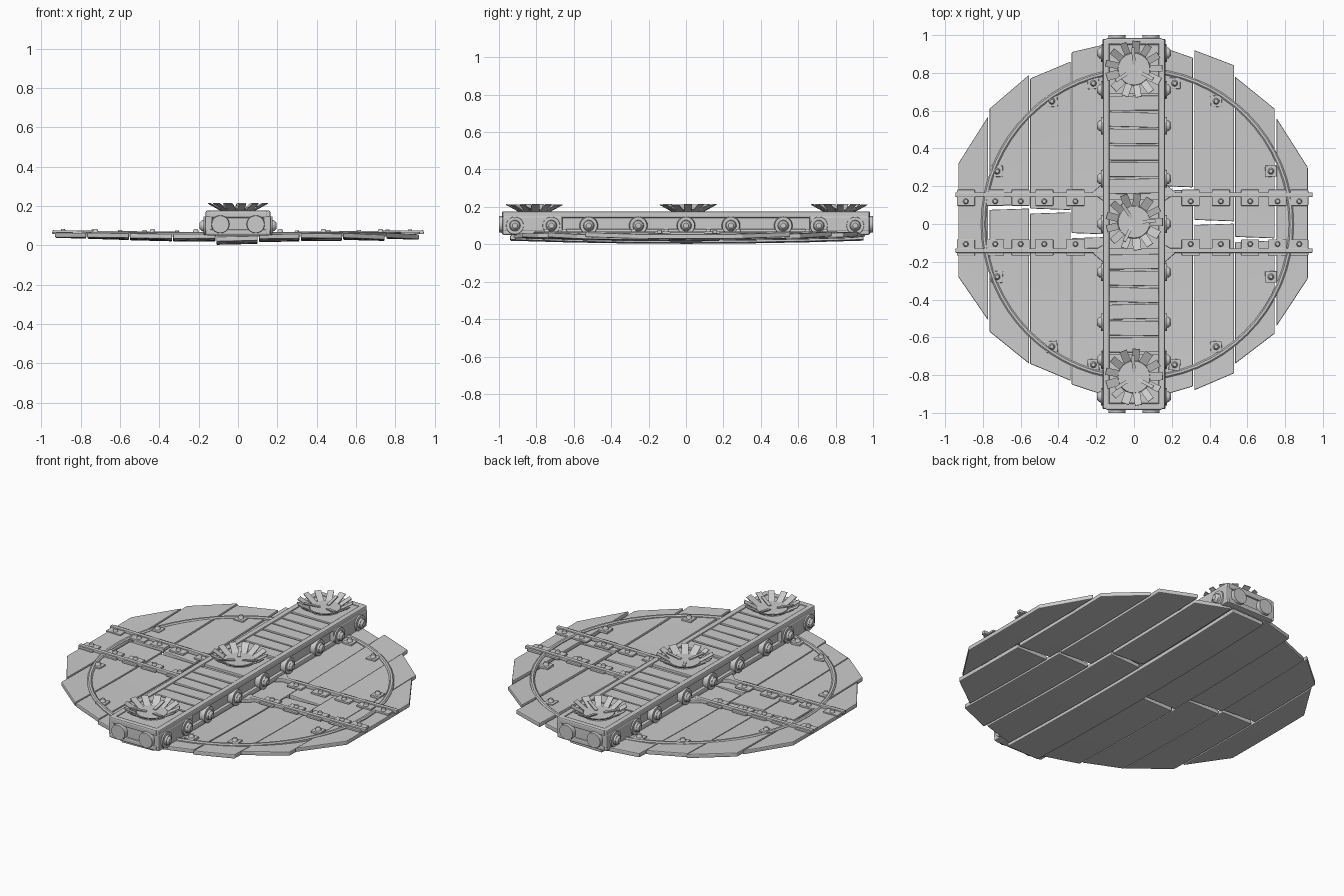
import bpy, bmesh, math, random
from mathutils import Matrix, Vector

if "Cube" in bpy.data.objects:
    bpy.data.objects.remove(bpy.data.objects["Cube"])

random.seed(4)


def finish(bm, name, bevel=0.0, smooth=False):
    bmesh.ops.recalc_face_normals(bm, faces=bm.faces)
    me = bpy.data.meshes.new(name)
    bm.to_mesh(me)
    bm.free()
    ob = bpy.data.objects.new(name, me)
    bpy.context.collection.objects.link(ob)
    if bevel:
        m = ob.modifiers.new("bevel", "BEVEL")
        m.width, m.segments, m.limit_method = bevel, 2, "ANGLE"
    if smooth:
        bpy.ops.object.select_all(action="DESELECT")
        ob.select_set(True)
        bpy.context.view_layer.objects.active = ob
        bpy.ops.object.shade_smooth_by_angle(angle=math.radians(35))
    return ob


def box(bm, loc, size, rot=Matrix()):
    m = Matrix.Translation(loc) @ rot @ Matrix.Diagonal((*size, 1))
    bmesh.ops.create_cube(bm, size=1, matrix=m)


def disc(bm, loc, axis, r1, r2, depth, seg=20):
    # cone or cylinder standing on loc and pointing along axis
    q = Vector(axis).to_track_quat("Z", "Y").to_matrix().to_4x4()
    m = Matrix.Translation(loc) @ q @ Matrix.Translation((0, 0, depth / 2))
    bmesh.ops.create_cone(bm, cap_ends=True, segments=seg, radius1=r1, radius2=r2,
                          depth=depth, matrix=m)


def prism(bm, pts, z0, z1):
    f = bm.faces.new([bm.verts.new((x, y, z0)) for x, y in pts])
    g = bmesh.ops.extrude_face_region(bm, geom=[f])["geom"]
    for v in g:
        if isinstance(v, bmesh.types.BMVert):
            v.co.z = z1


def plank(name, x0, x1, low, high, z, t=0.025):
    # long board, slightly dished, with slanted ends
    bm = bmesh.new()
    tilt = random.uniform(-0.004, 0.004)
    rows = []
    for i in range(7):
        row = []
        for x, a, b, s in ((x0, low[0], high[0], -1), (x1, low[1], high[1], 1)):
            y = a + (b - a) * i / 6
            h = z + 0.015 * (y / 0.9) ** 2 + tilt * s
            row.append((bm.verts.new((x, y, h)), bm.verts.new((x, y, h + t))))
        rows.append([row[0][0], row[1][0], row[1][1], row[0][1]])
    bm.faces.new(rows[0])
    bm.faces.new(rows[-1])
    for r, s in zip(rows, rows[1:]):
        for k in range(4):
            j = (k + 1) % 4
            bm.faces.new((r[k], r[j], s[j], s[k]))
    finish(bm, name, 0.005)


# x edges, low y pair, high y pair, base z, place of the break (or None)
planks = [
    (-0.93, -0.772, (-0.28, -0.51), (0.32, 0.57), 0.036, None),
    (-0.765, -0.555, (-0.57, -0.74), (0.61, 0.79), 0.030, 0.09),
    (-0.55, -0.335, (-0.74, -0.83), (0.77, 0.86), 0.023, 0.07),
    (-0.33, -0.115, (-0.85, -0.92), (0.91, 0.96), 0.019, -0.06),
    (-0.11, 0.10, (-0.94, -0.94), (0.95, 0.95), 0.005, None),
    (0.108, 0.312, (-0.92, -0.86), (0.95, 0.88), 0.018, 0.19),
    (0.32, 0.53, (-0.88, -0.79), (0.92, 0.84), 0.023, 0.01),
    (0.535, 0.745, (-0.74, -0.58), (0.78, 0.61), 0.025, -0.08),
    (0.755, 0.92, (-0.54, -0.29), (0.56, 0.30), 0.031, None)]
for i, (x0, x1, lo, hi, z, cut) in enumerate(planks):
    if cut is None:
        plank(f"plank_{i}", x0, x1, lo, hi, z)
    else:
        plank(f"plank_{i}_front", x0, x1, lo, (cut - 0.015, cut - 0.008), z)
        plank(f"plank_{i}_back", x0, x1, (cut + 0.012, cut + 0.004), hi, z + 0.003)

# thin iron hoop
bm = bmesh.new()
hoop = [(0.802, 0.046), (0.828, 0.046), (0.828, 0.062), (0.821, 0.068), (0.809, 0.068), (0.802, 0.062)]
rings = []
for i in range(64):
    a = math.tau * i / 64
    rings.append([bm.verts.new((0.018 + r * math.cos(a), r * math.sin(a), z)) for r, z in hoop])
for i in range(64):
    p, q = rings[i], rings[(i + 1) % 64]
    for k in range(6):
        j = (k + 1) % 6
        bm.faces.new((p[k], p[j], q[j], q[k]))
finish(bm, "hoop", smooth=True)

# cross rails with clamp plates, bolts and gussets
rails, plates, bolts = bmesh.new(), bmesh.new(), bmesh.new()
for s in (-1, 1):
    yc = 0.007 + s * 0.148
    for d in (-1, 1):
        box(rails, (d * 0.545, yc, 0.062), (0.80, 0.024, 0.02),
            Matrix.Rotation(-d * 0.012, 4, "Y"))
        prism(rails, [(d * x, 0.007 + s * y) for x, y in
                      ((0.14, 0.10), (0.19, 0.135), (0.25, 0.135), (0.25, 0.16), (0.22, 0.16), (0.14, 0.23))],
              0.045, 0.066)
    for x in (-0.89, -0.735, -0.6, -0.475, -0.31, 0.30, 0.46, 0.615, 0.76, 0.875):
        z = 0.054 + 0.01 * abs(x)
        box(plates, (x, 0.007 + s * 0.132, z), (0.095, 0.085, 0.012))
        disc(bolts, (x, 0.007 + s * 0.113, z), (0, 0, 1), 0.017, 0.010, 0.019, 10)
for x, y in ((0.435, 0.65), (0.725, 0.28), (0.215, 0.745)):
    for sx in (-1, 1):
        for sy in (-1, 1):
            r = Matrix.Rotation(random.uniform(-0.1, 0.1), 4, "Z")
            box(plates, (sx * x, sy * y, 0.058), (0.06, 0.06, 0.014), r)
            disc(bolts, (sx * x, sy * y, 0.063), (0, 0, 1), 0.018, 0.010, 0.02, 10)
finish(rails, "cross_rails", 0.004)
finish(plates, "clamp_plates", 0.003)
finish(bolts, "plate_bolts", smooth=True)

# central beam with raised edges
bm = bmesh.new()
box(bm, (0, 0, 0.103), (0.29, 1.95, 0.107))
finish(bm, "beam_core", 0.01)
bm = bmesh.new()
for s in (-1, 1):
    box(bm, (s * 0.148, 0, 0.158), (0.034, 1.96, 0.036))
    box(bm, (s * 0.148, 0, 0.066), (0.034, 1.96, 0.03))
    box(bm, (0, s * 0.967, 0.158), (0.30, 0.034, 0.036))
    box(bm, (0, s * 0.967, 0.066), (0.30, 0.034, 0.03))
    for sx in (-1, 1):
        box(bm, (sx * 0.148, s * 0.82, 0.11), (0.038, 0.32, 0.085))
finish(bm, "beam_frame", 0.008)

# slats across the beam, and a flat pad under each crown
bm = bmesh.new()
for s in (-1, 1):
    for i in range(6):
        y = s * (0.2 + i * 0.088)
        r = Matrix.Rotation(random.uniform(-0.03, 0.03), 4, "Z")
        box(bm, (0, y, 0.160 + random.uniform(-0.002, 0.002)), (0.262, 0.078, 0.02), r)
for y in (-0.82, 0, 0.82):
    box(bm, (0, y, 0.160), (0.262, 0.26, 0.022))
finish(bm, "beam_slats", 0.004)

# big round rivets on the sides and ends of the beam
bm = bmesh.new()
for s in (-1, 1):
    for y in (-0.915, -0.72, -0.52, -0.255, 0, 0.24, 0.52, 0.71, 0.905):
        disc(bm, (s * 0.145, y, 0.1), (s, 0, 0), 0.05, 0.046, 0.03)
        disc(bm, (s * 0.174, y, 0.1), (s, 0, 0), 0.030, 0.027, 0.012)
        disc(bm, (s * 0.185, y, 0.1), (s, 0, 0), 0.026, 0.014, 0.012)
    for x in (-0.09, 0.09):
        disc(bm, (x, s * 0.97, 0.107), (0, s, 0), 0.047, 0.044, 0.03)
finish(bm, "beam_rivets", smooth=True)

# torn metal crowns: round seat, flared petals and three inner prongs
for n, (y, turn) in enumerate(((-0.81, 0.52), (0.01, 0.0), (0.82, 0.52))):
    bm = bmesh.new()
    disc(bm, (0, y, 0.168), (0, 0, 1), 0.088, 0.084, 0.014, 24)
    base = Matrix.Translation((0, y, 0))
    for i in range(13):
        a = Matrix.Rotation(turn + math.tau * i / 13, 4, "Z")
        m = base @ a @ Matrix.Translation((0.118, 0, 0.195)) @ Matrix.Rotation(-0.5, 4, "Y")
        size = (random.uniform(0.068, 0.08), random.uniform(0.034, 0.046), 0.004)
        bmesh.ops.create_cube(bm, size=1, matrix=m @ Matrix.Diagonal((*size, 1)))
    for i in range(3):
        a = Matrix.Rotation(turn * 3 + 0.05 + math.tau * i / 3, 4, "Z")
        m = base @ a @ Matrix.Translation((0.07, 0, 0.192)) @ Matrix.Rotation(-0.2, 4, "Y")
        bmesh.ops.create_cube(bm, size=1, matrix=m @ Matrix.Diagonal((0.09, 0.018, 0.006, 1)))
    finish(bm, f"crown_{n}")
